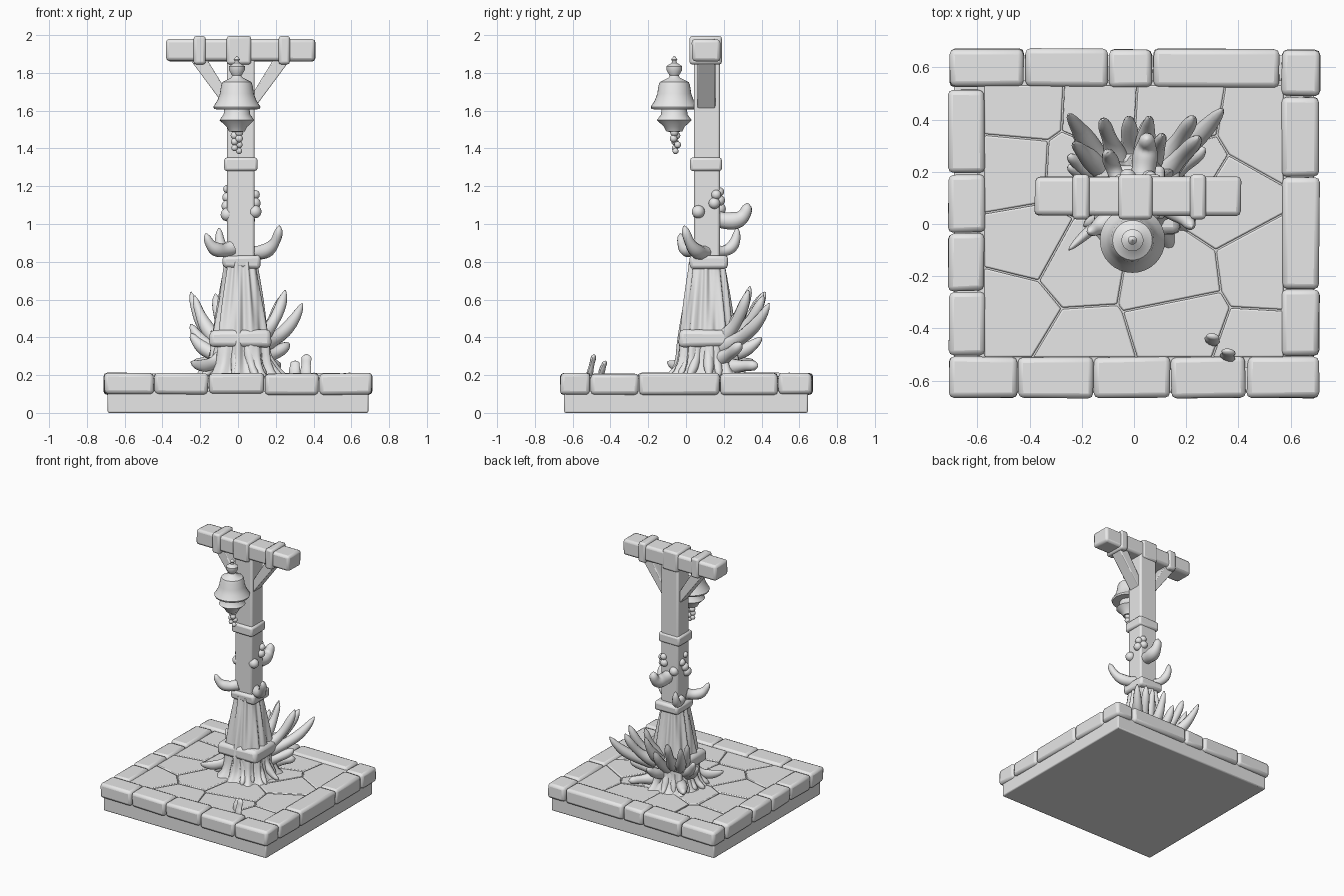
import bpy, bmesh, math, random
from mathutils import Vector

if "Cube" in bpy.data.objects:
    bpy.data.objects.remove(bpy.data.objects["Cube"])

random.seed(7)
stone = bpy.data.materials.new("pale grey")
stone.diffuse_color = (0.8, 0.8, 0.8, 1)
stone.use_nodes = True
stone.node_tree.nodes["Principled BSDF"].inputs["Base Color"].default_value = stone.diffuse_color


def finish(name, bm, bevel=0, angle=40):
    bmesh.ops.recalc_face_normals(bm, faces=bm.faces)
    me = bpy.data.meshes.new(name)
    bm.to_mesh(me)
    bm.free()
    me.materials.append(stone)
    ob = bpy.data.objects.new(name, me)
    bpy.context.collection.objects.link(ob)
    if bevel:
        m = ob.modifiers.new("bevel", 'BEVEL')
        m.width, m.segments, m.limit_method = bevel, 2, 'ANGLE'
    bpy.ops.object.select_all(action='DESELECT')
    ob.select_set(True)
    bpy.context.view_layer.objects.active = ob
    bpy.ops.object.shade_smooth_by_angle(angle=math.radians(angle))


def box(name, x0, x1, y0, y1, z0, z1, bevel=0.012, jitter=0.0):
    bm = bmesh.new()
    bmesh.ops.create_cube(bm, size=1)
    for v in bm.verts:
        v.co = Vector((x1 if v.co.x > 0 else x0, y1 if v.co.y > 0 else y0, z1 if v.co.z > 0 else z0))
        v.co += Vector([random.uniform(-jitter, jitter) for _ in range(3)])
    finish(name, bm, bevel)


def ball(name, x, y, z, r):
    bm = bmesh.new()
    bmesh.ops.create_icosphere(bm, subdivisions=3, radius=r)
    bmesh.ops.translate(bm, verts=bm.verts, vec=(x, y, z))
    finish(name, bm, angle=60)


def skin(bm, rings):
    loops = [[bm.verts.new(p) for p in r] for r in rings]
    n = len(loops[0])
    for a, b in zip(loops, loops[1:]):
        for i in range(n):
            bm.faces.new((a[i], a[(i + 1) % n], b[(i + 1) % n], b[i]))
    bm.faces.new(loops[0])
    bm.faces.new(loops[-1])


def branch(name, start, bend, tip, r0, r1, flat=1.0, n=10, steps=14):
    # Tapered limb along a quadratic arc, with a rounded tip
    a, b, c = Vector(start), Vector(bend), Vector(tip)
    rings = []
    for k in range(steps + 1):
        t = k / steps
        p = a * (1 - t) ** 2 + b * 2 * t * (1 - t) + c * t * t
        d = ((b - a) * (1 - t) + (c - b) * t).normalized()
        side = d.cross(Vector((0, 0, 1)))
        side = side.normalized() if side.length > .05 else Vector((1, 0, 0))
        up = side.cross(d).normalized()
        r = (r0 + (r1 - r0) * t) * (1 + .10 * math.sin(9 * t + r0 * 300 + c.x * 20))
        r *= math.sqrt(max(.04, 1 - max(0, (t - .8) / .2) ** 2))
        rings.append([p + side * r * flat * math.cos(w) + up * r * math.sin(w)
                      for w in (2 * math.pi * i / n for i in range(n))])
    bm = bmesh.new()
    skin(bm, rings)
    finish(name, bm, angle=60)


def lathe(name, prof, x, y, n=32):
    bm = bmesh.new()
    skin(bm, [[(x + r * math.cos(2 * math.pi * i / n), y + r * math.sin(2 * math.pi * i / n), z)
               for i in range(n)] for r, z in prof])
    finish(name, bm, angle=35)


# Plinth and floor bed
box("plinth", -.69, .69, -.645, .645, 0, .115, .008)
box("floor_bed", -.60, .60, -.55, .55, .1, .184, 0)


# Rim stones, row by row
def row(name, cuts, lo, hi, along_x):
    for a, b in zip(cuts, cuts[1:]):
        a, b = a + .003, b - .003
        r = (a, b, lo, hi) if along_x else (lo, hi, a, b)
        box(name, *r, .098, .21, .02, .004)


row("front_rim_stone", [-.71, -.445, -.155, .14, .43, .71], -.665, -.508, True)
row("back_rim_stone", [-.71, -.42, -.10, .07, .56], .525, .67, True)
row("left_rim_stone", [-.505, -.26, -.035, .195, .515], -.71, -.572, False)
row("right_rim_stone", [-.505, -.25, .18, .49, .67], .565, .71, False)

# Irregular paving slabs cut as cells around scattered seeds
seeds = [Vector((-.45 + .3 * i + random.uniform(-.11, .11), -.4 + .27 * j + random.uniform(-.09, .09), 0))
         for i in range(4) for j in range(4)]
for s in seeds:
    bm = bmesh.new()
    bmesh.ops.create_grid(bm, x_segments=1, y_segments=1, size=1)
    for v in bm.verts:
        v.co.x *= .572
        v.co.y = .53 if v.co.y > 0 else -.51
    for o in seeds:
        if o != s:
            n = (o - s).normalized()
            bmesh.ops.bisect_plane(bm, geom=bm.verts[:] + bm.edges[:] + bm.faces[:],
                                   plane_co=(s + o) / 2 - n * .003, plane_no=n, clear_outer=True)
    for v in bm.verts:
        v.co.z = .17
    top = .196 + random.uniform(-.002, .002)
    ext = bmesh.ops.extrude_face_region(bm, geom=bm.faces[:])
    for g in ext["geom"]:
        if isinstance(g, bmesh.types.BMVert):
            g.co.z = top
    finish("paving_slab", bm, .006)

# Post, crossbeam and collars
box("post", -.058, .088, .042, .18, .7, 1.9)
box("crossbeam", -.38, .41, .032, .18, 1.862, 1.98, .018, .003)
for x, w in ((.005, .065), (-.203, .032), (.245, .03)):
    box("beam_collar", x - w, x + w, .018, .19, 1.845, 1.995, .014)
box("upper_post_collar", -.073, .103, .022, .19, 1.28, 1.352, .014)
box("middle_post_collar", -.082, .118, .02, .222, .765, .832, .018, .004)
box("lower_post_collar", -.15, .175, -.04, .268, .35, .44, .024, .006)

# Diagonal braces, mirrored about the post
for side in (-1, 1):
    bm = bmesh.new()
    skin(bm, [[(.012 + side * x, y, z) for x, z in ((.065, 1.6), (.065, 1.69), (.175, 1.87), (.265, 1.87))]
              for y in (.06, .155)])
    finish("brace", bm, .006)

# Fluted trunk flaring into the ground
rings = []
for k in range(16):
    z = .18 + .62 * k / 15
    u = max(0, min(1, (z - .36) / .42))
    r = .145 - .063 * u ** 1.1 + .07 * math.exp(-(z - .18) / .05)
    ring = []
    for i in range(96):
        a = 2 * math.pi * i / 96
        f = 1 + .07 * math.sin(11 * a + 3 * z) + .04 * math.sin(17 * a - 5 * z)
        f *= (abs(math.cos(a)) ** 3 + abs(math.sin(a)) ** 3) ** (-1 / 3)
        ring.append((.014 + r * f * math.cos(a), .112 + (r + .008 * u) * f * math.sin(a), z))
    rings.append(ring)
bm = bmesh.new()
skin(bm, rings)
finish("trunk", bm, angle=70)

# Roots spreading around the foot
for k in range(15):
    a = 2 * math.pi * (k + random.uniform(-.25, .25)) / 15
    c, s, R = math.cos(a), math.sin(a), random.uniform(.19, .25)
    branch("root", (.014 + .12 * c, .115 + .12 * s, .36), (.014 + .15 * c, .115 + .14 * s, .23),
           (.014 + R * c, .115 + .9 * R * s, .195), .034, .017)
branch("side_root", (-.08, .04, .3), (-.17, -.02, .22), (-.25, -.10, .27), .045, .02, .6)

# Antler-like growths: each tip is joined back to the trunk by an outward, upward arc
tips = [(.34, .44, .58), (.25, .33, .65), (.23, .41, .62), (.27, .29, .37), (-.25, .42, .64),
        (-.23, .31, .62), (-.25, .26, .47), (-.12, .40, .63), (.11, .34, .67), (-.02, .41, .55),
        (.06, .41, .64), (.05, .40, .40), (-.25, .22, .42), (-.23, .36, .27), (.22, .38, .25)]
for x, y, z in tips:
    low = .2 + .35 * (z - .2)
    branch("antler_growth", (x * .35, .12 + (y - .12) * .25, low + .02),
           (x * .8, .12 + (y - .12) * .75, low + .03 + .12 * (z - .2)), (x, y, z), .048, .021)

# Curling shoots and knobs on the post
branch("left_shoot", (-.04, .06, .87), (-.14, -.02, .83), (-.17, -.03, .95), .044, .022)
branch("right_shoot", (.07, .10, .85), (.20, .03, .83), (.22, -.01, .99), .042, .024)
branch("low_back_shoot", (-.05, .14, .86), (-.10, .27, .83), (-.10, .27, .98), .036, .022)
branch("high_back_shoot", (.03, .15, 1.03), (.05, .32, .98), (.05, .325, 1.11), .052, .032)
for k in range(10):
    side = k % 3
    along = random.uniform(.06, .16)
    x, y = ((-.056, along), (.09, along), (along - .09, .178))[side]
    ball("post_knob", x, y, 1.05 + .015 * k, .036 - .0015 * k)

# Bell with finial, lower bulb and tassel
BX, BY = -.006, -.062
lathe("bell", [(.06, 1.605), (.12, 1.608), (.125, 1.62), (.103, 1.655), (.09, 1.69), (.083, 1.735),
               (.076, 1.752), (.03, 1.775), (.024, 1.785), (.042, 1.815), (.042, 1.835), (.014, 1.853),
               (.011, 1.862), (.017, 1.872), (.002, 1.89)], BX, BY)
lathe("bell_bulb", [(.004, 1.485), (.042, 1.49), (.055, 1.515), (.092, 1.55), (.07, 1.58), (.066, 1.62)], BX, BY)
for i in range(7):
    ball("tassel_bead", BX + .012 * (-1) ** i, BY + .01 * math.sin(2 * i) + .002 * i, 1.485 - .0165 * i,
         .022 - .001 * i)

# Small shards standing on the paving
for x, y, h in ((.295, -.455, .275), (.355, -.515, .31)):
    branch("shard", (x, y, .18), (x + .005, y + .01, .235), (x + .008, y + .03, h), .014, .014, 2.0)
